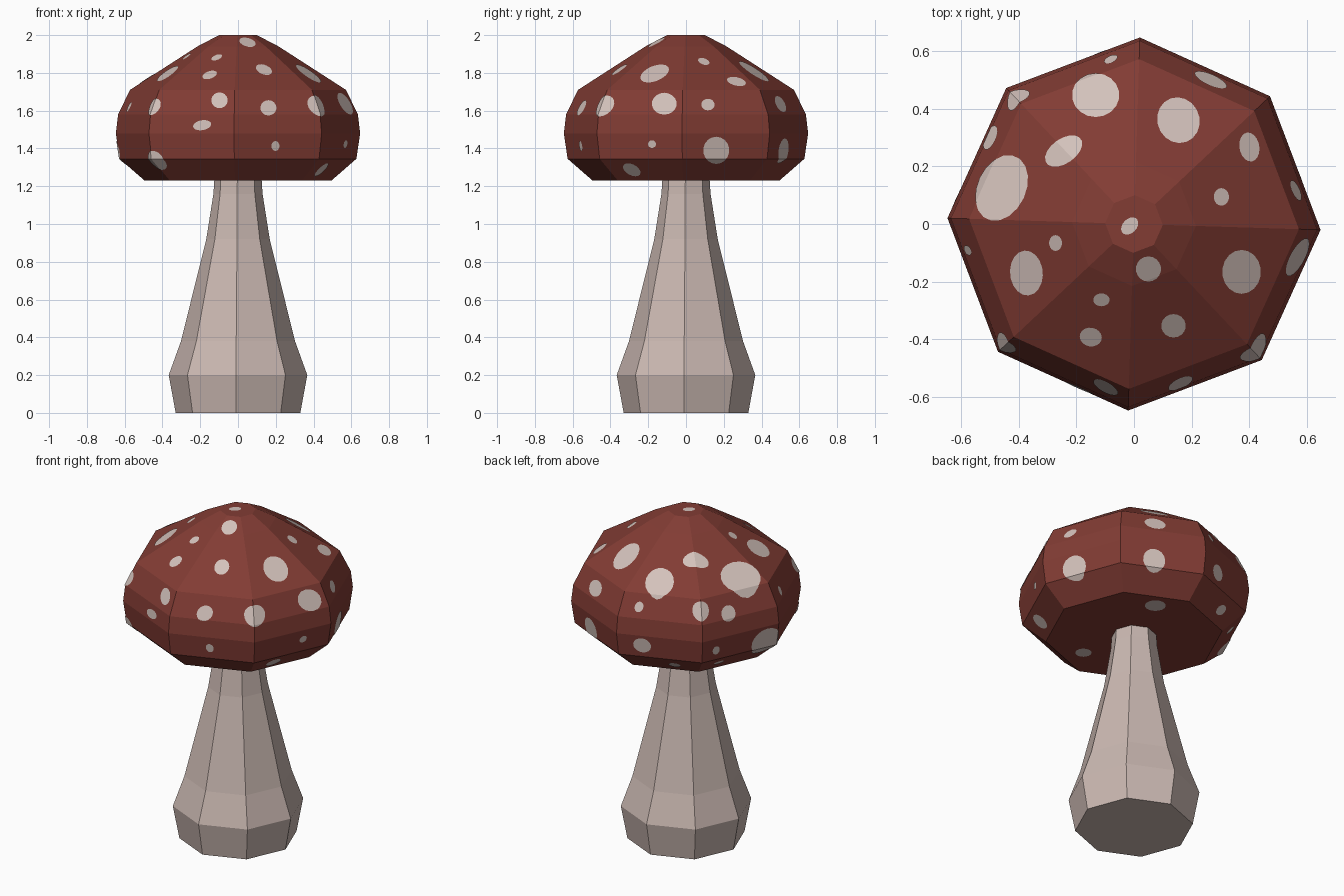
import bpy, bmesh, math
from mathutils import Vector

if "Cube" in bpy.data.objects:
    bpy.data.objects.remove(bpy.data.objects["Cube"])

SIDES, TURN = 8, math.radians(-1.8)


def material(name, rgb):
    m = bpy.data.materials.new(name)
    m.diffuse_color = (*rgb, 1)
    m.use_nodes = True
    m.node_tree.nodes["Principled BSDF"].inputs["Base Color"].default_value = m.diffuse_color
    return m


def lathe(profile):
    """Closed eight-sided solid from (radius, height) points, bottom to top."""
    bm = bmesh.new()
    rings = [[bm.verts.new((r * math.cos(TURN + math.tau * i / SIDES),
                            r * math.sin(TURN + math.tau * i / SIDES), z))
              for i in range(SIDES)] for r, z in profile]
    for lo, hi in zip(rings, rings[1:]):
        for i in range(SIDES):
            j = (i + 1) % SIDES
            bm.faces.new((lo[i], lo[j], hi[j], hi[i]))
    bm.faces.new(rings[0][::-1])
    bm.faces.new(rings[-1])
    bm.normal_update()
    return bm


def add_object(name, bm, mat):
    me = bpy.data.meshes.new(name)
    bm.to_mesh(me)
    bm.free()
    me.materials.append(mat)
    ob = bpy.data.objects.new(name, me)
    bpy.context.collection.objects.link(ob)
    return ob


red = material("cap red", (0.223, 0.045, 0.034))
pale = material("spot cream", (0.65, 0.535, 0.495))
beige = material("stem beige", (0.59, 0.478, 0.44))

# Stem and cap
STEM = [(0.33, 0), (0.367, 0.2), (0.302, 0.38), (0.168, 0.92), (0.13, 1.16), (0.125, 1.24)]
CAP = [(0.495, 1.23), (0.627, 1.345), (0.647, 1.48), (0.635, 1.58),
       (0.572, 1.71), (0.215, 1.94), (0.1, 2.0)]
add_object("stem", lathe(STEM), beige)
add_object("cap", lathe(CAP), red)

# Spots: thin skins cut from a slightly larger cap by an elliptical outline
GROW = 1.005
SKIN = [(r * GROW, 1.5 + (z - 1.5) * GROW) for r, z in CAP]
spots = bmesh.new()


def spot(centre, right, up, toward, limit, ra, rb, tilt):
    t = math.radians(tilt)
    a = right * math.cos(t) + up * math.sin(t)
    b = up * math.cos(t) - right * math.sin(t)
    bm = lathe(SKIN)

    def trim(point, normal):
        bmesh.ops.bisect_plane(bm, geom=bm.verts[:] + bm.edges[:] + bm.faces[:],
                               plane_co=point, plane_no=normal, clear_outer=True)
    trim(toward * limit, -toward)
    for i in range(18):
        c, s = math.cos(math.tau * i / 18), math.sin(math.tau * i / 18)
        trim(centre + a * ra * c + b * rb * s, (a * c / ra + b * s / rb).normalized())
    tmp = bpy.data.meshes.new("tmp")
    bm.to_mesh(tmp)
    bm.free()
    spots.from_mesh(tmp)
    bpy.data.meshes.remove(tmp)


X, Y, Z = Vector((1, 0, 0)), Vector((0, 1, 0)), Vector((0, 0, 1))

# Seen from above: x, y, half sizes, tilt
for x, y, ra, rb, tilt in [
        (-.133, .447, .081, .075, 0), (.154, .36, .072, .079, 20), (-.244, .253, .072, .042, 35),
        (-.459, .125, .118, .083, 65), (.40, .267, .034, .05, 10), (.303, .094, .026, .03, 0),
        (.373, -.166, .066, .075, 0), (.05, -.156, .043, .043, 0), (-.113, -.263, .028, .022, 0),
        (-.373, -.17, .056, .077, 5), (-.272, -.066, .022, .027, 0), (-.015, -.007, .034, .024, 45),
        (-.15, -.392, .038, .032, -10), (.137, -.353, .042, .04, 0)]:
    spot(Vector((x, y, 0)), X, Y, Z, 1.5, ra, rb, tilt)

# Seen from below
for x, y, r in [(.13, .34, .058), (.1, -.32, .045)]:
    spot(Vector((x, y, 0)), X, Y, -Z, -1.24, r, r, 0)

# Seen from the side: compass angle, sideways offset, height, half sizes, tilt
for az, u, z, ra, rb, tilt in [
        (-90, -.098, 1.655, .043, .041, 0), (-90, .161, 1.615, .042, .04, 0),
        (-46, 0, 1.625, .059, .055, 0), (-137, 0, 1.62, .042, .044, 0),
        (-136, 0, 1.337, .055, .05, 0), (0, -.115, 1.637, .065, .057, 0),
        (0, .116, 1.632, .035, .03, 0), (62, 0, 1.635, .06, .042, 0),
        (98, 0, 1.64, .024, .027, 0), (133, 0, 1.65, .046, .05, 0),
        (149, 0, 1.607, .044, .042, 0), (189, 0, 1.62, .018, .025, 0),
        (-90, -.19, 1.523, .048, .026, 10), (-90, .198, 1.413, .021, .026, 0),
        (0, -.18, 1.423, .021, .02, 0), (-33, 0, 1.287, .045, .034, 0),
        (0, .16, 1.39, .068, .071, 0), (61, 0, 1.387, .063, .065, 0),
        (101, 0, 1.42, .05, .045, 0), (141, 0, 1.407, .022, .026, 0),
        (172, 0, 1.38, .09, .085, 0), (118, 0, 1.285, .034, .022, 0),
        (145, 0, 1.295, .032, .017, 0)]:
    t = math.radians(az)
    toward = Vector((math.cos(t), math.sin(t), 0))
    right = Vector((-math.sin(t), math.cos(t), 0))
    spot(right * u + Z * z, right, Z, toward, 0.1, ra, rb, tilt)

add_object("cap_spots", spots, pale)
